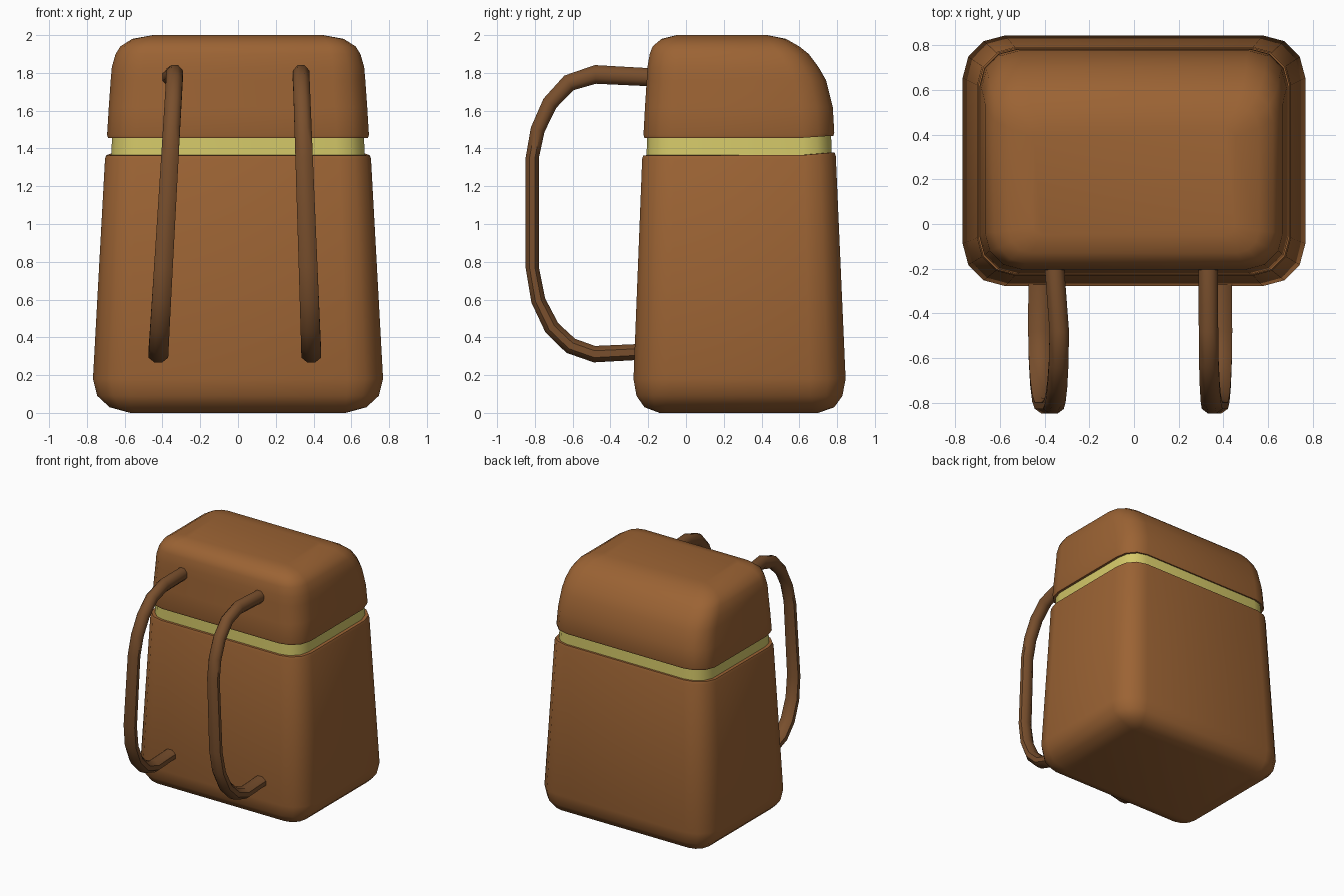
import bpy, bmesh, math
from mathutils import Vector

if "Cube" in bpy.data.objects:
    bpy.data.objects.remove(bpy.data.objects["Cube"])


def material(name, rgb):
    m = bpy.data.materials.new(name)
    m.diffuse_color = (*rgb, 1)
    m.use_nodes = True
    m.node_tree.nodes["Principled BSDF"].inputs["Base Color"].default_value = m.diffuse_color
    return m


LEATHER = material("leather", (0.33, 0.125, 0.034))
STRAP = material("strap_leather", (0.19, 0.078, 0.026))
TRIM = material("yellow_trim", (0.66, 0.58, 0.14))


def ring_points(z, hx, y0, y1, r, lift):
    """Rounded rectangle, three segments per corner; the back edge can lift."""
    pts = []
    corners = [(hx - r, y1 - r, 0), (r - hx, y1 - r, 90),
               (r - hx, y0 + r, 180), (hx - r, y0 + r, 270)]
    for cx, cy, start in corners:
        for i in range(4):
            a = math.radians(start + i * 30)
            y = cy + r * math.sin(a)
            up = lift * min(1, max(0, (y - 0.60) / 0.17))
            pts.append(Vector((cx + r * math.cos(a), y, z + up)))
    return pts


def loft(name, rings, mat, cap_start=False, cap_end=False, angle=40):
    bm = bmesh.new()
    loops = [[bm.verts.new(p) for p in ring] for ring in rings]
    for a, b in zip(loops, loops[1:]):
        n = len(a)
        for i in range(n):
            j = (i + 1) % n
            bm.faces.new((a[i], a[j], b[j], b[i]))
    if cap_start:
        bm.faces.new(loops[0][::-1])
    if cap_end:
        bm.faces.new(loops[-1])
    bmesh.ops.recalc_face_normals(bm, faces=bm.faces)
    me = bpy.data.meshes.new(name)
    bm.to_mesh(me)
    bm.free()
    ob = bpy.data.objects.new(name, me)
    bpy.context.collection.objects.link(ob)
    me.materials.append(mat)
    bpy.ops.object.select_all(action='DESELECT')
    ob.select_set(True)
    bpy.context.view_layer.objects.active = ob
    bpy.ops.object.shade_smooth_by_angle(angle=math.radians(angle))
    return ob


# Main bag: tapered box with a rounded base and a small lip under the trim
bag = [(0.00, 0.57, -0.14, 0.70, 0.04, 0), (0.03, 0.68, -0.22, 0.785, 0.11, 0),
       (0.09, 0.745, -0.262, 0.828, 0.17, 0), (0.18, 0.768, -0.278, 0.845, 0.19, 0),
       (1.345, 0.704, -0.232, 0.793, 0.17, 0.015), (1.363, 0.697, -0.226, 0.787, 0.165, 0.015),
       (1.365, 0.655, -0.195, 0.755, 0.14, 0.015)]
loft("bag_body", [ring_points(*r) for r in bag], LEATHER, cap_start=True)

# Recessed yellow trim between the bag and the lid
trim = [(1.35, 0.672, -0.209, 0.771, 0.15, 0.015), (1.47, 0.666, -0.206, 0.768, 0.15, 0.015)]
loft("trim_band", [ring_points(*r) for r in trim], TRIM)

# Lid: rounded on top, with a larger curve towards the back
lid = [(1.458, 0.655, -0.195, 0.755, 0.14, 0.012), (1.455, 0.688, -0.22, 0.78, 0.165, 0.012),
       (1.472, 0.693, -0.225, 0.785, 0.17, 0.012), (1.62, 0.684, -0.217, 0.777, 0.17, 0),
       (1.76, 0.674, -0.208, 0.742, 0.17, 0), (1.83, 0.668, -0.204, 0.702, 0.165, 0),
       (1.90, 0.648, -0.192, 0.65, 0.155, 0), (1.94, 0.623, -0.177, 0.60, 0.14, 0),
       (1.98, 0.56, -0.13, 0.53, 0.10, 0), (2.00, 0.45, -0.05, 0.43, 0.04, 0)]
loft("lid", [ring_points(*r) for r in lid], LEATHER, cap_end=True)

# Shoulder straps: (y, z, half thickness) along the loop
PATH = [(-0.15, 1.775, 0.049), (-0.48, 1.792, 0.051), (-0.62, 1.747, 0.047),
        (-0.72, 1.64, 0.043), (-0.785, 1.50, 0.039), (-0.814, 1.35, 0.036),
        (-0.814, 0.77, 0.036), (-0.782, 0.595, 0.039), (-0.71, 0.45, 0.043),
        (-0.61, 0.355, 0.045), (-0.485, 0.311, 0.045), (-0.20, 0.325, 0.043)]


def strap(name, x_attach, x_top, x_bottom):
    rings = []
    for i, (y, z, t) in enumerate(PATH):
        a, b = PATH[max(i - 1, 0)], PATH[min(i + 1, len(PATH) - 1)]
        tangent = Vector((0, b[0] - a[0], b[1] - a[1])).normalized()
        normal = Vector((0, -tangent.z, tangent.y))
        f = min(1, max(0, (1.79 - z) / 1.48))
        x = x_attach if i == 0 else x_top + (x_bottom - x_top) * f
        width = 0.045 + 0.009 * f
        rings.append([Vector((x, y, z))
                      + Vector((width * math.cos(k * math.pi / 4 + math.pi / 8) * 1.05, 0, 0))
                      + normal * t * 1.05 * math.sin(k * math.pi / 4 + math.pi / 8)
                      for k in range(8)])
    loft(name, rings, STRAP, True, True, 50)


strap("left_strap", -0.36, -0.335, -0.422)
strap("right_strap", 0.332, 0.334, 0.388)
